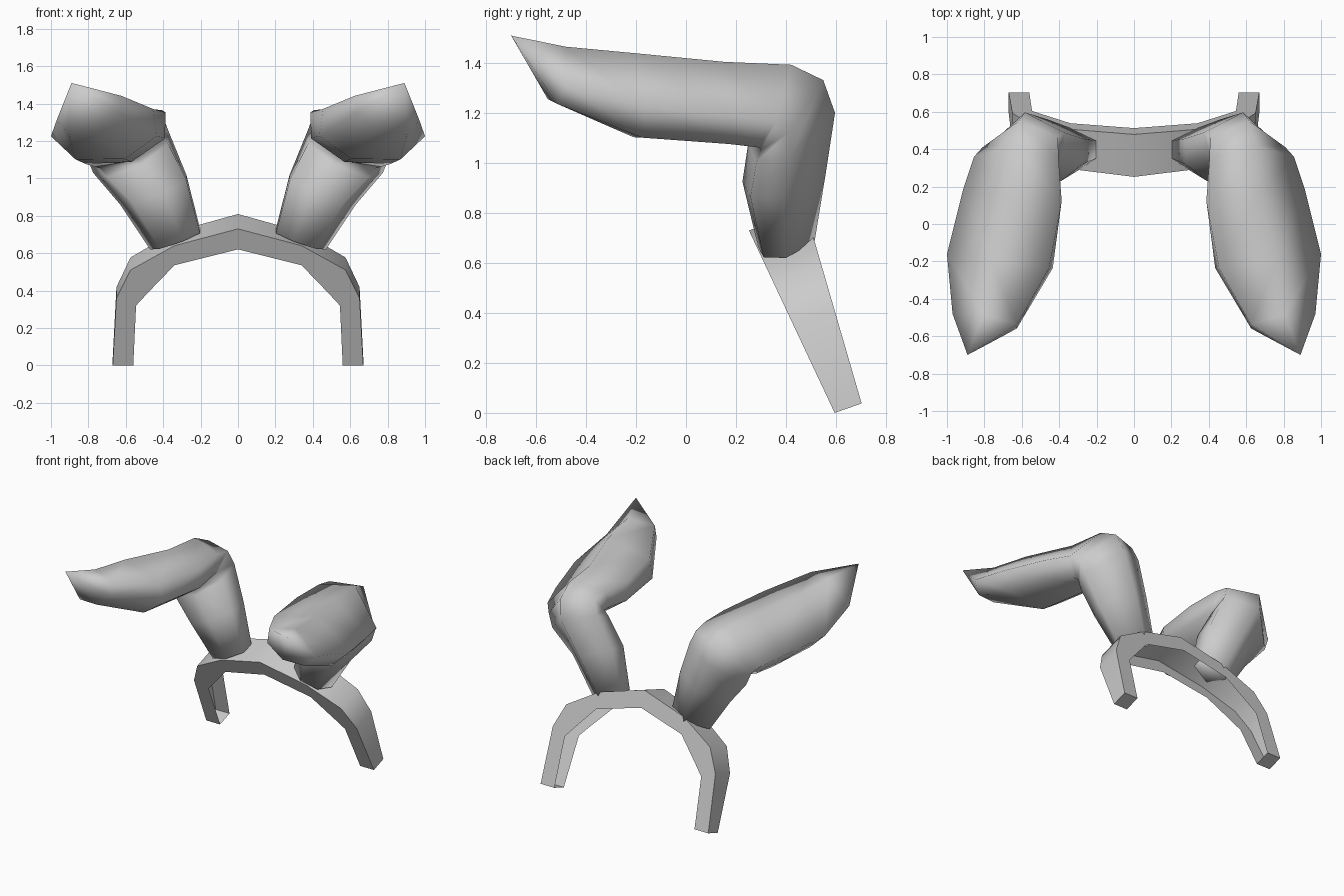
import bpy, bmesh, math
from mathutils import Vector

cube = bpy.data.objects.get("Cube")
if cube:
    bpy.data.objects.remove(cube)

grey = bpy.data.materials.new("soft_grey")
grey.use_nodes = True
grey.diffuse_color = (0.6, 0.6, 0.6, 1)
grey.node_tree.nodes["Principled BSDF"].inputs["Base Color"].default_value = (0.6, 0.6, 0.6, 1)


def loft(name, rings, tip=None, open_side=None, angle=40):
    """Skin a list of point rings, capping the ends or closing on a tip."""
    bm = bmesh.new()
    loops = [[bm.verts.new(p) for p in ring] for ring in rings]
    n = len(loops[0])
    for a, b in zip(loops, loops[1:]):
        for i in range(n):
            j = (i + 1) % n
            if i != open_side:
                bm.faces.new((a[i], a[j], b[j], b[i]))
    bm.faces.new(loops[0])
    if tip:
        end = bm.verts.new(tip)
        for i in range(n):
            bm.faces.new((loops[-1][i], loops[-1][(i + 1) % n], end))
    else:
        bm.faces.new(loops[-1])
    bmesh.ops.recalc_face_normals(bm, faces=bm.faces)
    mesh = bpy.data.meshes.new(name)
    bm.to_mesh(mesh)
    bm.free()
    mesh.materials.append(grey)
    ob = bpy.data.objects.new(name, mesh)
    bpy.context.scene.collection.objects.link(ob)
    bpy.ops.object.select_all(action="DESELECT")
    ob.select_set(True)
    bpy.context.view_layer.objects.active = ob
    bpy.ops.object.shade_smooth_by_angle(angle=math.radians(angle))


# Headband: slanted arch that widens towards the crown, open underneath
def front_back(x, z):
    y = 0.595 - 0.47 * z
    width = 0.108 + 0.163 * z
    return Vector((x, y, z)), Vector((x, y + width, z + 0.35 * width))


outer = [(0.67, 0), (0.65, 0.36), (0.575, 0.51), (0.34, 0.64), (0, 0.73)]
inner = [(0.56, 0), (0.545, 0.32), (0.48, 0.39), (0.34, 0.535), (0, 0.62)]
half = list(zip(outer, inner))
sections = [(o, i, 1) for o, i in half] + [(o, i, -1) for o, i in half[-2::-1]]
band = []
for o, i, side in sections:
    outer_front, outer_back = front_back(side * o[0], o[1])
    inner_front, inner_back = front_back(side * i[0], i[1])
    band.append([outer_front, outer_back, inner_back, inner_front])
loft("headband", band, open_side=2)

# Ears: six-sided sections as centre, half-width and half-height vectors
ear_sections = [
    ((0.33, 0.40, 0.67), (0.14, 0, -0.05), (0, 0.115, 0.02)),
    ((0.445, 0.39, 0.935), (0.185, 0, -0.075), (0, 0.17, 0.03)),
    ((0.565, 0.42, 1.13), (0.21, 0, -0.10), (0, 0.177, 0.08)),
    ((0.60, 0.41, 1.21), (0.21, 0, -0.09), (0, 0.14, 0.13)),
    ((0.62, 0.34, 1.235), (0.235, 0.02, -0.07), (0, 0.08, 0.165)),
    ((0.64, 0.15, 1.24), (0.275, 0.03, -0.05), (0, 0, 0.17)),
    ((0.71, -0.20, 1.265), (0.29, 0.04, -0.04), (0.03, 0, 0.178)),
    ((0.79, -0.515, 1.355), (0.18, 0.035, -0.045), (0, 0.03, 0.115)),
]
# Corners run outer, spine, inner top, inner low, then two underneath
corners = [math.radians(a) for a in (0, 85, 157, 205, 255, 309)]
tip = (0.89, -0.70, 1.51)
for name, side in (("left_ear", 1), ("right_ear", -1)):
    rings = []
    for c, u, v in ear_sections:
        points = [Vector(c) + Vector(u) * math.cos(t) + Vector(v) * math.sin(t) for t in corners]
        rings.append([(side * p.x, p.y, p.z) for p in points])
    loft(name, rings, (side * tip[0], tip[1], tip[2]), angle=120)
